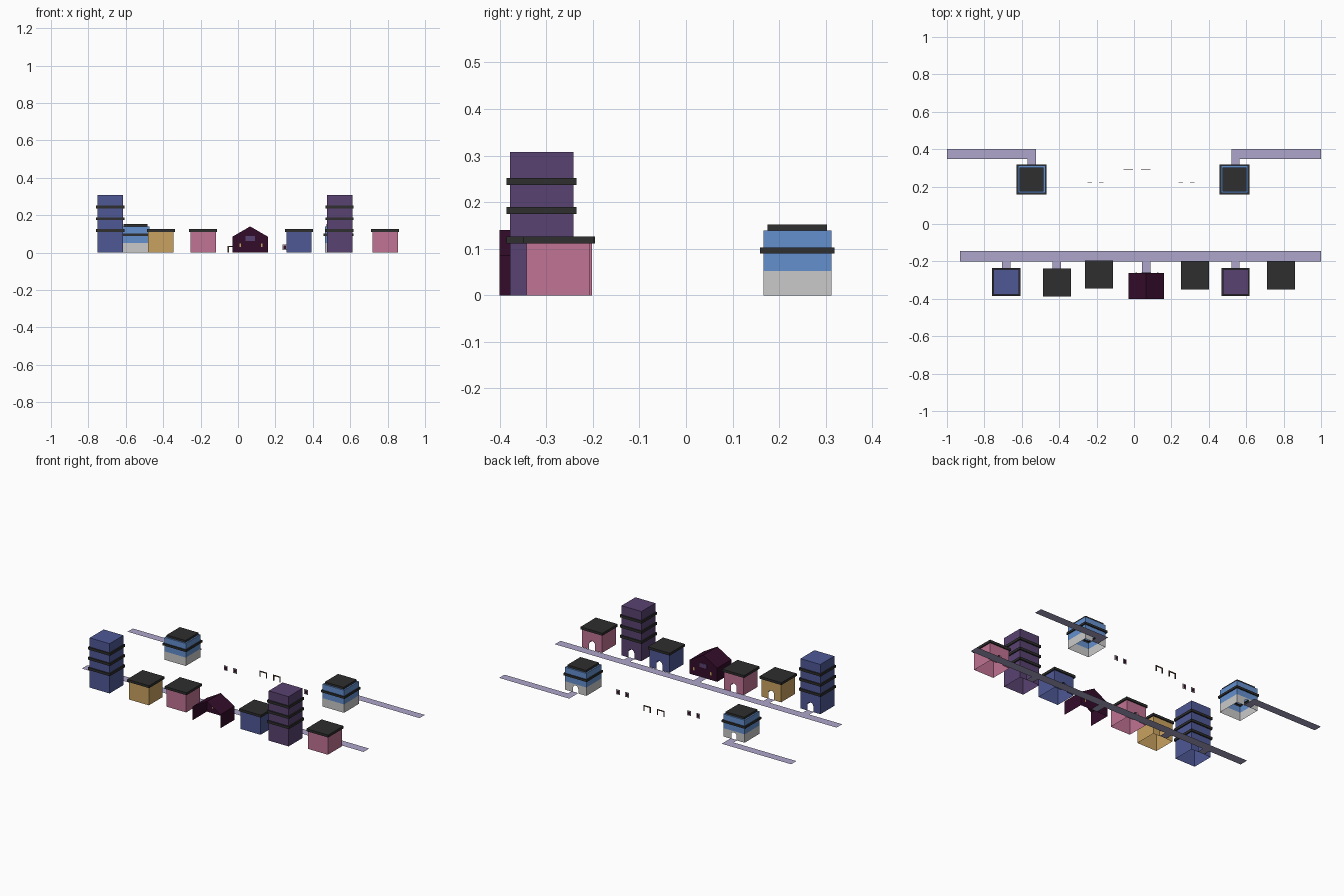
import bpy, bmesh, math

if "Cube" in bpy.data.objects:
    bpy.data.objects.remove(bpy.data.objects["Cube"])


def material(name, rgb):
    m = bpy.data.materials.new(name)
    lin = [((c / 255 + 0.055) / 1.055) ** 2.4 for c in rgb]
    m.diffuse_color = (*lin, 1)
    m.use_nodes = True
    m.node_tree.nodes["Principled BSDF"].inputs["Base Color"].default_value = m.diffuse_color
    return m


BLUE = material("indigo_blue", (78, 88, 150))
PURPLE = material("purple", (89, 66, 113))
PINK = material("pink", (192, 115, 147))
OCHRE = material("ochre", (201, 162, 96))
PLUM = material("dark_plum", (52, 12, 42))
DARK = material("charcoal", (46, 46, 46))
SKY = material("light_blue", (100, 144, 206))
GREY = material("light_grey", (202, 202, 202))
LILAC = material("lilac_paving", (174, 166, 203))
BROWN = material("brown", (92, 62, 52))


def finish(name, bm, mats):
    me = bpy.data.meshes.new(name)
    bm.to_mesh(me)
    bm.free()
    for m in mats:
        me.materials.append(m)
    ob = bpy.data.objects.new(name, me)
    bpy.context.collection.objects.link(ob)
    return ob


def box(name, x0, x1, y0, y1, z0, z1, mat):
    bm = bmesh.new()
    bmesh.ops.create_cube(bm, size=1)
    for v in bm.verts:
        v.co = (x0 + (v.co.x + .5) * (x1 - x0), y0 + (v.co.y + .5) * (y1 - y0),
                z0 + (v.co.z + .5) * (z1 - z0))
    return finish(name, bm, [mat])


def paving(name, *rects):
    """Flat ground sheets."""
    bm = bmesh.new()
    for x0, x1, y0, y1 in rects:
        bm.faces.new([bm.verts.new((x, y, .002)) for x, y in
                      ((x0, y0), (x1, y0), (x1, y1), (x0, y1))])
    finish(name, bm, [LILAC])


def house(name, cx, cy, mats, steps, door_w=.02, door_h=.055):
    """Square shell open below: steps = (half width, z, material of the face beneath)."""
    bm = bmesh.new()

    def ring(h, z):
        return [bm.verts.new((cx + sx * h, cy + sy * h, z))
                for sx, sy in ((-1, -1), (1, -1), (1, 1), (-1, 1))]
    low = ring(steps[0][0], 0)
    for n, (h, z, mi) in enumerate(steps):
        up = ring(h, z)
        for i in range(4):
            j = (i + 1) % 4
            loop = [low[i], low[j], up[j], up[i]]
            if n == 0 and i == 2:
                # arched doorway notched into the back wall
                y, r = cy + h, door_w
                arch = [bm.verts.new((cx - r, y, 0))]
                for k in range(7):
                    a = math.pi * (1 - k / 6)
                    arch.append(bm.verts.new((cx + r * math.cos(a), y,
                                              door_h - r + r * math.sin(a))))
                arch.append(bm.verts.new((cx + r, y, 0)))
                loop = [up[j], up[i], low[i]] + arch[::-1] + [low[j]]
            bm.faces.new(loop).material_index = mi
        low = up
    bm.faces.new(low).material_index = steps[-1][2]
    finish(name, bm, mats)


B, R = .068, .075      # wall and ledge half widths
low_house = [(B, .111, 0), (R, .111, 1), (R, .126, 1)]
tower = [(B, .111, 0)]
for z in (.111, .174, .237):
    tower += [(B, z, 0), (R, z, 1), (R, z + .015, 1), (B, z + .015, 1)]
tower = tower[:1] + tower[2:] + [(B, .308, 0)]
shop = [(.073, .052, 0), (.073, .09, 1), (.08, .09, 2), (.08, .103, 2), (.073, .103, 2),
        (.073, .139, 1), (.064, .139, 1), (.064, .152, 2)]

# Front row
house("blue_tower", -.683, -.31, [BLUE, DARK], tower)
house("ochre_house", -.412, -.313, [OCHRE, DARK], low_house)
house("pink_house_left", -.186, -.270, [PINK, DARK], low_house)
house("blue_house", .326, -.274, [BLUE, DARK], low_house)
house("purple_tower", .543, -.31, [PURPLE, DARK], tower)
house("pink_house_right", .787, -.274, [PINK, DARK], low_house)

# Back row shops
for name, x in (("shop_left", -.547), ("shop_right", .537)):
    house(name, x, .239, [GREY, SKY, DARK], shop, .018, .045)

# Gabled hall: side walls, roof and back wall, open at the front
bm = bmesh.new()
outline = [(-.03, 0), (-.03, .085), (.065, .14), (.16, .085), (.16, 0)]
front = [bm.verts.new((x, -.4, z)) for x, z in outline]
back = [bm.verts.new((x, -.262, z)) for x, z in outline]
for i in range(4):
    bm.faces.new([front[i], back[i], back[i + 1], front[i + 1]])
bm.faces.new(back)
finish("gabled_hall", bm, [PLUM])
box("hall_window", .04, .09, -.265, -.259, .062, .088, PURPLE)
for i, x in enumerate((.012, .128)):
    box(f"hall_lamp_{i}", x - .004, x + .004, -.265, -.259, .03, .05, OCHRE)

# Paths
paving("front_path", (-.93, 1, -.2, -.145), (-.705, -.66, -.243, -.2),
       (-.435, -.39, -.245, -.2), (.042, .087, -.262, -.2), (.52, .565, -.243, -.2))
paving("back_path_left", (-1, -.525, .348, .4), (-.57, -.525, .311, .348))
paving("back_path_right", (.52, 1, .348, .4), (.52, .565, .311, .348))

# Free-standing door frames
for i, x in enumerate((-.03, .063)):
    for s in (-1, 1):
        box(f"door_frame_{i}_post_{s}", x + s * .022 - .003, x + s * .022 + .003,
            .288, .292, 0, .03, BROWN)
    box(f"door_frame_{i}_lintel", x - .025, x + .025, .288, .292, .03, .036, BROWN)

# Free-standing window panes
for i, x in enumerate((-.237, -.175, .25, .312)):
    box(f"window_frame_{i}", x - .012, x + .012, .219, .221, .014, .044, GREY)
    box(f"window_pane_{i}", x - .007, x + .007, .2185, .2215, .019, .039, PLUM)
